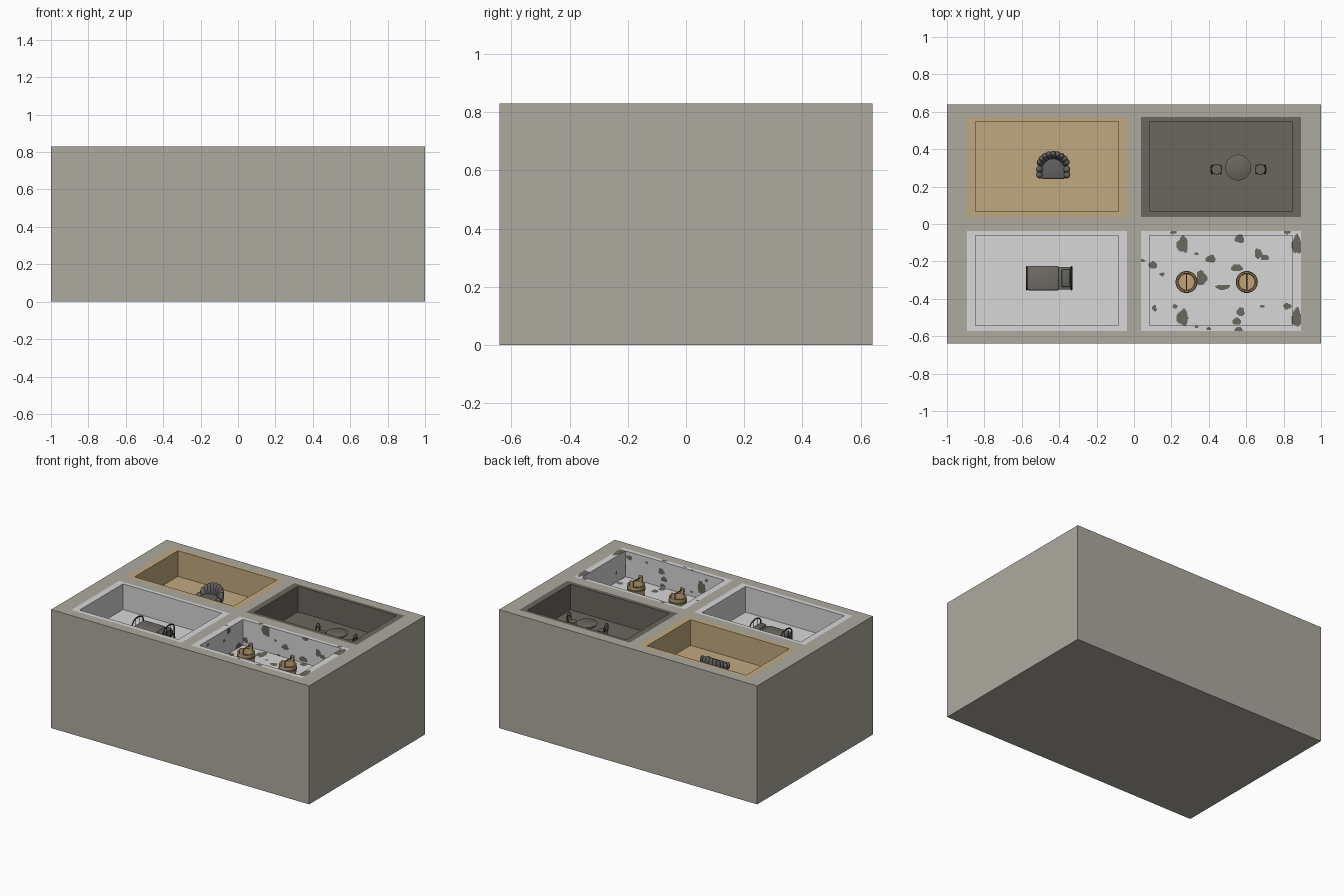
import bpy, bmesh, math
from mathutils import Vector as V

if "Cube" in bpy.data.objects:
    bpy.data.objects.remove(bpy.data.objects["Cube"])

H, FL = 0.83, 0.65          # top of block, room floor height


def mat(name, c):
    m = bpy.data.materials.new(name)
    m.diffuse_color = (*c, 1)
    m.use_nodes = True
    m.node_tree.nodes["Principled BSDF"].inputs["Base Color"].default_value = m.diffuse_color
    return m


STONE = mat("stone grey", (0.42, 0.40, 0.35))
TAN = mat("tan", (0.53, 0.395, 0.215))
DARK = mat("dark grey", (0.145, 0.135, 0.115))
WHITE = mat("pale grey", (0.68, 0.68, 0.68))
SOFT = mat("upholstery grey", (0.12, 0.12, 0.115))
METAL = mat("dark metal", (0.06, 0.06, 0.055))
CLOTH = mat("blanket grey", (0.16, 0.15, 0.13))
WOOD = mat("bucket wood", (0.52, 0.36, 0.18))
BAND = mat("bucket band", (0.24, 0.165, 0.085))


def finish(bm, name, mats, smooth=False):
    me = bpy.data.meshes.new(name)
    bm.to_mesh(me)
    bm.free()
    for m in mats:
        me.materials.append(m)
    ob = bpy.data.objects.new(name, me)
    bpy.context.collection.objects.link(ob)
    if smooth:
        for p in me.polygons:
            p.use_smooth = True
        me.set_sharp_from_angle(angle=math.radians(40))
    return ob


def quad(bm, o, u, v, step=None, rule=None):
    o, u, v = V(o), V(u), V(v)
    nu = max(1, round(u.length / step)) if step else 1
    nv = max(1, round(v.length / step)) if step else 1
    g = [[bm.verts.new(o + u * i / nu + v * j / nv) for j in range(nv + 1)] for i in range(nu + 1)]
    for i in range(nu):
        for j in range(nv):
            f = bm.faces.new((g[i][j], g[i + 1][j], g[i + 1][j + 1], g[i][j + 1]))
            if rule:
                f.material_index = rule(f.calc_center_median(), u, v)


def frame(bm, out, inn, step=None, rule=None):
    # flat ring between two rectangles, at the top of the block
    a, b, c, d = out
    p, q, r, s = inn
    for x0, x1, y0, y1 in ((a, b, c, r), (a, b, s, d), (a, p, r, s), (q, b, r, s)):
        quad(bm, (x0, y0, H), (x1 - x0, 0, 0), (0, y1 - y0, 0), step, rule)


def box(name, c, s, m, bevel=0.0):
    bm = bmesh.new()
    bmesh.ops.create_cube(bm, size=1)
    for v in bm.verts:
        v.co = V((v.co.x * s[0] + c[0], v.co.y * s[1] + c[1], v.co.z * s[2] + c[2]))
    if bevel:
        bmesh.ops.bevel(bm, geom=bm.edges[:], offset=bevel, segments=3, profile=0.5, affect='EDGES')
    return finish(bm, name, [m], bevel > 0)


def tube(name, pts, r, m):
    cu = bpy.data.curves.new(name, 'CURVE')
    cu.dimensions = '3D'
    cu.bevel_depth, cu.bevel_resolution, cu.use_fill_caps = r, 2, True
    sp = cu.splines.new('POLY')
    sp.points.add(len(pts) - 1)
    for p, co in zip(sp.points, pts):
        p.co = (*co, 1)
    cu.materials.append(m)
    ob = bpy.data.objects.new(name, cu)
    bpy.context.collection.objects.link(ob)


def lathe(name, c, prof, mats, n=28):
    # prof: (radius, z, material index of the segment that follows)
    bm = bmesh.new()
    rings = [[bm.verts.new((c[0] + r * math.cos(math.tau * k / n), c[1] + r * math.sin(math.tau * k / n), c[2] + z))
              for k in range(n)] for r, z, _ in prof]
    for i in range(len(prof) - 1):
        for k in range(n):
            f = bm.faces.new((rings[i][k], rings[i][(k + 1) % n], rings[i + 1][(k + 1) % n], rings[i + 1][k]))
            f.material_index = prof[i][2]
    bm.faces.new(rings[-1]).material_index = prof[-1][2]
    bm.faces.new(rings[0][::-1])
    return finish(bm, name, mats, True)


# irregular patches: x, y, half width, half height
SPOTS = [(.26, -.11, .031, .042), (.21, -.043, .018, .012), (.41, -.187, .026, .02), (.10, -.22, .022, .02),
         (.045, -.195, .014, .008), (.15, -.27, .011, .012), (.335, -.16, .012, .008), (.36, -.29, .028, .04),
         (.475, -.337, .038, .013), (.55, -.235, .033, .018), (.565, -.08, .025, .022), (.665, -.16, .02, .026),
         (.70, -.18, .022, .014), (.82, -.043, .018, .012), (.87, -.11, .026, .05), (.26, -.50, .031, .042),
         (.11, -.45, .011, .018), (.22, -.44, .012, .012), (.335, -.55, .012, .008), (.57, -.47, .022, .022),
         (.55, -.52, .024, .018), (.685, -.44, .014, .008), (.82, -.44, .022, .016), (.87, -.50, .026, .05),
         (.56, -.565, .022, .012), (.40, -.56, .012, .009)]


def spotted(p, u, v):
    x, y = p.x, p.y
    if abs(v.z) > 0:                     # unfold walls
        if abs(u.x) > 0:
            y = -0.08 - (H - p.z) if p.y > -.3 else -0.40 - (H - p.z)
        else:
            x = 0.08 + (H - p.z) if p.x < .4 else 0.80 - (H - p.z)
    for sx, sy, a, b in SPOTS:
        dx, dy = (x - sx) / a, (y - sy) / b
        t = math.atan2(dy, dx)
        if math.hypot(dx, dy) < 1 + .1 * math.sin(3 * t + sx * 40) + .05 * math.sin(5 * t + sy * 60):
            return 1
    return 0


# rooms: rim, walls and floor
XS, YS = ((-.893, -.037), (.037, .893)), ((-.572, -.037), (.037, .572))
rooms = [("tan_room", 0, 1, [TAN], None), ("dark_room", 1, 1, [DARK], None),
         ("pale_room", 0, 0, [WHITE], None), ("patched_room", 1, 0, [WHITE, DARK], spotted)]
for name, ix, iy, mats, rule in rooms:
    out = (*XS[ix], *YS[iy])
    a, b, c, d = inn = (out[0] + .045, out[1] - .045, out[2] + .03, out[3] - .025)
    st = 0.005 if rule else None
    bm = bmesh.new()
    frame(bm, out, inn, st, rule)
    w, l, dp = b - a, d - c, H - FL
    quad(bm, (a, c, FL), (w, 0, 0), (0, l, 0), st, rule)
    quad(bm, (a, d, FL), (w, 0, 0), (0, 0, dp), st, rule)
    quad(bm, (b, c, FL), (-w, 0, 0), (0, 0, dp), st, rule)
    quad(bm, (a, c, FL), (0, l, 0), (0, 0, dp), st, rule)
    quad(bm, (b, d, FL), (0, -l, 0), (0, 0, dp), st, rule)
    finish(bm, name, mats)

# block with four openings
bm = bmesh.new()
xs, ys = (-1, -.893, -.037, .037, .893, 1), (-.64, -.572, -.037, .037, .572, .64)
for i in range(5):
    for j in range(5):
        if not (i in (1, 3) and j in (1, 3)):
            quad(bm, (xs[i], ys[j], H), (xs[i + 1] - xs[i], 0, 0), (0, ys[j + 1] - ys[j], 0))
quad(bm, (-1, .64, 0), (2, 0, 0), (0, -1.28, 0))
quad(bm, (-1, -.64, 0), (2, 0, 0), (0, 0, H))
quad(bm, (1, .64, 0), (-2, 0, 0), (0, 0, H))
quad(bm, (1, -.64, 0), (0, 1.28, 0), (0, 0, H))
quad(bm, (-1, .64, 0), (0, -1.28, 0), (0, 0, H))
finish(bm, "stone_block", [STONE])
shell = set(bpy.data.objects)

# armchair: softly tufted horseshoe back, open to the front
CX, CY = -.432, .305
path = [(-.069, -.04, .05), (-.069, -.012, .055)]
path += [(-.069 * math.cos(t), .058 * math.sin(t) + .006, .062 + .038 * math.sin(t))
         for t in [math.pi * k / 10 for k in range(1, 10)]]
path += [(.069, -.012, .055), (.069, -.04, .05)]
bm = bmesh.new()
for x, y, h in path:
    ret = bmesh.ops.create_uvsphere(bm, u_segments=16, v_segments=10, radius=1)
    for v in ret["verts"]:
        k = 1 + .12 * v.co.z                     # back leans outwards
        v.co = V((CX + x * k + v.co.x * .021, CY + y * k + v.co.y * .021, FL + .005 + h / 2 + v.co.z * h / 2))
finish(bm, "armchair_back", [SOFT], True)
box("armchair_seat", (CX, CY - .005, FL + .025), (.125, .12, .045), SOFT, .01)

# bed
BX, BY = -.454, -.29
box("bed_frame", (BX, BY, FL + .022), (.235, .12, .012), METAL)
box("mattress", (BX, BY, FL + .036), (.23, .122, .022), CLOTH, .006)
box("blanket", (BX - .032, BY, FL + .04), (.168, .13, .024), CLOTH, .008)
box("pillow", (BX + .09, BY, FL + .052), (.045, .095, .018), SOFT, .007)
for tag, x, h in (("foot", BX - .12, .045), ("head", BX + .12, .05)):
    arch = [(x, BY - .062, FL)] + [(x, BY - .062 * math.cos(math.pi * k / 12),
             FL + h + .04 * math.sin(math.pi * k / 12) ** .7) for k in range(13)] + [(x, BY + .062, FL)]
    tube(tag + "_arch", arch, .004, METAL)
    for k in (-1, 1):
        tube(tag + "_bar", [(x, BY + k * .022, FL + .02), (x, BY + k * .022, FL + h + .034)], .002, METAL)

# round table and two chairs
TX, TY = .557, .302
lathe("table_top", (TX, TY, FL), [(.066, .052, 0), (.069, .055, 0), (.069, .059, 0), (.067, .060, 0)], [DARK], 36)
lathe("table_leg", (TX, TY, FL), [(.035, 0, 0), (.03, .005, 0), (.007, .012, 0), (.007, .053, 0)], [METAL], 16)
for s, x in ((-1, .442), (1, .675)):
    y0 = .292
    lathe("chair_seat", (x, y0, FL), [(.026, .036, 0), (.029, .039, 0), (.027, .042, 0)], [DARK], 20)
    for dx in (-.02, .02):
        for dy in (-.018, .018):
            tube("chair_leg", [(x + dx * 1.15, y0 + dy * 1.2, FL), (x + dx, y0 + dy, FL + .038)], .0028, METAL)
    bx = x + s * .026
    for hw, hh in ((.024, .045), (.013, .03)):
        tube("chair_back", [(bx + s * .004 * math.sin(math.pi * k / 10), y0 - hw * math.cos(math.pi * k / 10),
             FL + .038 + hh * math.sin(math.pi * k / 10) ** .6) for k in range(11)], .0026, METAL)

# two wooden buckets with handles
for x in (.281, .603):
    y0 = -.31
    lathe("bucket", (x, y0, FL), [(.050, 0, 0), (.051, .012, 1), (.055, .013, 1), (.056, .022, 1), (.053, .023, 0),
          (.055, .052, 1), (.058, .053, 1), (.059, .063, 1), (.056, .064, 0), (.056, .08, 1), (.045, .08, 0),
          (.043, .05, 0)], [WOOD, BAND])
    # two raised staves carry a cross bar
    for s in (-1, 1):
        box("bucket_ear", (x, y0 + s * .05, FL + .095), (.028, .01, .036), WOOD, .003)
    tube("bucket_bar", [(x, y0 - .056, FL + .103), (x, y0 + .056, FL + .103)], .0035, BAND)

# furniture stands a little taller
for ob in bpy.data.objects:
    if ob not in shell:
        ob.scale.z, ob.location.z = 1.27, FL * (1 - 1.27)
